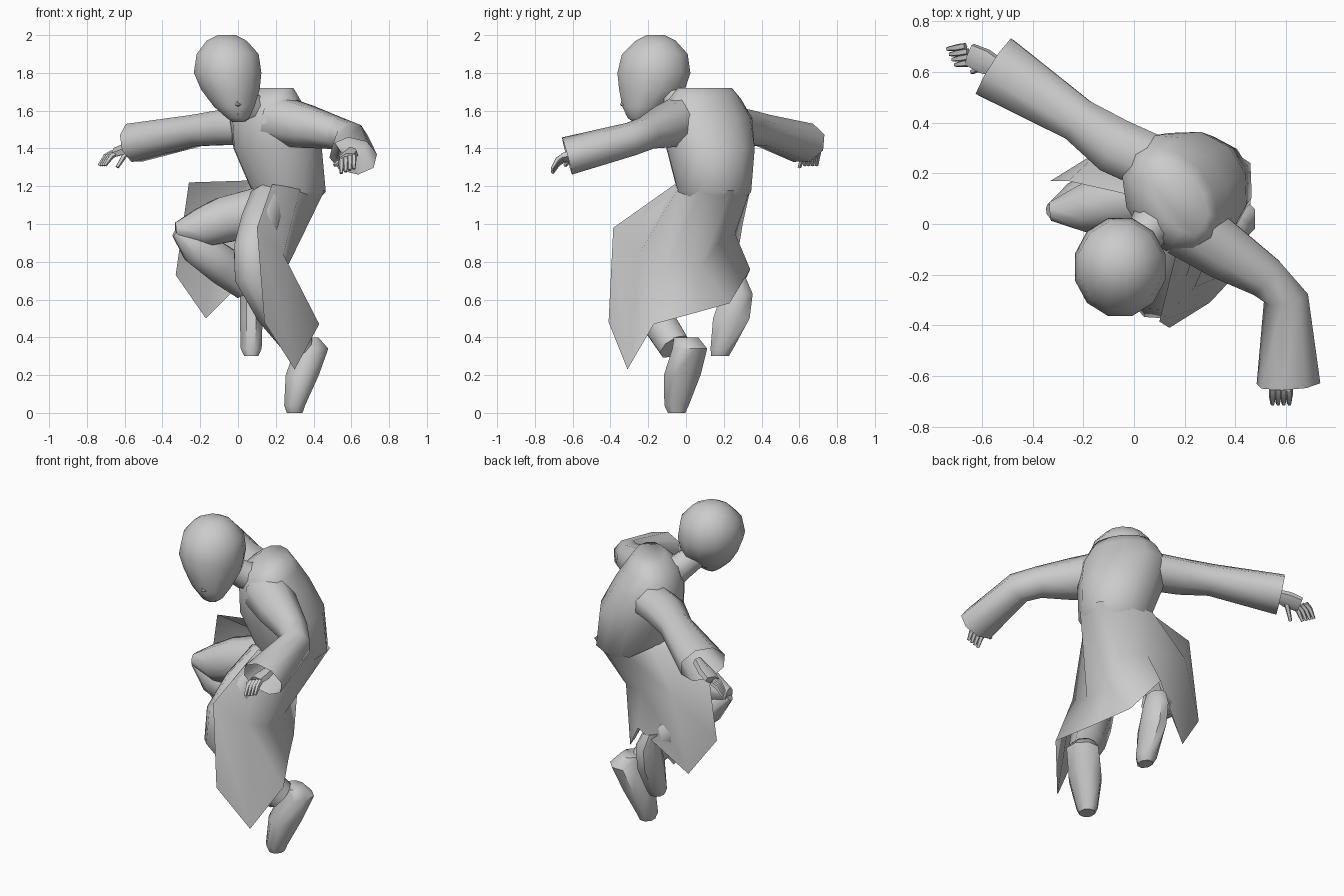
import bpy, bmesh, math
from mathutils import Vector

cube = bpy.data.objects.get("Cube")
if cube:
    bpy.data.objects.remove(cube, do_unlink=True)

grey = bpy.data.materials.new("plain grey")
grey.use_nodes = True
grey.diffuse_color = (0.6, 0.6, 0.6, 1)
grey.node_tree.nodes["Principled BSDF"].inputs["Base Color"].default_value = grey.diffuse_color

CM = 0.01
UP = Vector((0, 0, 1))
ACROSS = Vector((1, 0, 0))


def finish(name, bm, angle):
    """Turn a bmesh into a smooth shaded object."""
    bmesh.ops.recalc_face_normals(bm, faces=bm.faces)
    mesh = bpy.data.meshes.new(name)
    bm.to_mesh(mesh)
    bm.free()
    mesh.materials.append(grey)
    obj = bpy.data.objects.new(name, mesh)
    bpy.context.collection.objects.link(obj)
    bpy.ops.object.select_all(action="DESELECT")
    obj.select_set(True)
    bpy.context.view_layer.objects.active = obj
    bpy.ops.object.shade_smooth_by_angle(angle=math.radians(angle))
    return obj


def bridge(bm, rows, closed):
    """Fill quads between neighbouring rows of vertices."""
    for low, high in zip(rows, rows[1:]):
        count = len(low)
        for i in range(count if closed else count - 1):
            j = (i + 1) % count
            bm.faces.new((low[i], low[j], high[j], high[i]))


def tube(name, stations, side=ACROSS, sides=8, level=False, end=True, angle=50):
    """Loft ellipses along a path; each station is x, y, z, half width, half depth in cm."""
    bm = bmesh.new()
    points = [Vector(s[:3]) * CM for s in stations]
    rows = []
    for i, station in enumerate(stations):
        before, after = points[max(i - 1, 0)], points[min(i + 1, len(points) - 1)]
        along = UP if level else (after - before).normalized()
        u = (side - along * side.dot(along)).normalized()
        v = along.cross(u)
        wide, deep = station[3] * CM, station[4] * CM
        row = []
        for k in range(sides):
            a = math.tau * (k + 0.5) / sides
            row.append(bm.verts.new(points[i] + u * wide * math.cos(a) + v * deep * math.sin(a)))
        rows.append(row)
    bridge(bm, rows, True)
    bm.faces.new(rows[0])
    if end:
        bm.faces.new(rows[-1])
    return finish(name, bm, angle)


def sheet(name, columns):
    """Skin an open cloth panel through columns of points in cm."""
    bm = bmesh.new()
    rows = [[bm.verts.new(Vector(p) * CM) for p in column] for column in columns]
    bridge(bm, rows, False)
    return finish(name, bm, 60)


# Head, nose and neck
tube("head", [(-6, -16, 200, 5, 5), (-6, -16, 197, 11, 11), (-5.5, -16.5, 190, 17, 18),
              (-5.5, -17, 180, 18.5, 20), (-4, -18, 171, 16, 18), (-2, -22, 162, 11, 12),
              (0, -25, 156, 6, 6), (0, -25, 154, 3, 3)], sides=12, level=True)
tube("nose", [(-1, -32, 168, 1, 1), (0, -32, 163, 2, 3), (0, -31, 161, 1, 1)], sides=6, level=True)
tube("lips", [(0, -28, 160, 3, 3), (0, -29, 158, 3, 3), (0, -27, 156, 2, 2)], sides=6, level=True)
tube("neck", [(12, 5, 158, 12, 11), (5, -3, 163, 8, 8), (-3, -13, 172, 7, 7)])

# Coat body, turned so its chest faces between front and right
shoulder_line = Vector((0.53, -0.85, 0))
tube("coat_body", [(23, 12, 105, 11, 11), (27, 15, 117, 20, 20),
                   (21, 13, 140, 24, 24), (17, 11, 156, 26, 20), (16, 10, 166, 21, 15),
                   (18, 10, 172, 16, 9)], side=shoulder_line, sides=12, level=True, angle=60)

# Coat skirt: waist, middle and hem of each column, from left front edge round the back
sheet("coat_skirt", [
    [(18, -6, 121), (10, -38.5, 98), (14, -41, 48)],
    [(33, -4, 119), (24, -25, 84), (30, -31, 23)],
    [(46, 8, 118), (26, -10, 77), (43, -17, 47)],
    [(46, 24, 118), (26, 8, 78), (31, 5, 53)],
    [(31, 34, 118), (27, 20, 93), (22, 23, 58)],
    [(15, 34, 118), (12, 26, 95), (9, 34, 76)],
    [(6, 25, 123), (-12, 30, 100), (-17, 22, 50)],
    [(5, 10, 123), (-26, 17, 122), (-33, 17, 73)]])

# Sleeves with open cuffs
tube("left_sleeve", [(20, 0, 155, 14, 14), (36, -11, 151.5, 12, 12), (52, -21, 148, 9, 9),
                     (60, -29, 145, 9, 9), (61, -63, 136, 13, 10)],
     side=Vector((0.7, 0.7, 0)), end=False)
tube("right_sleeve", [(14, 21, 152, 12, 11), (-8, 31, 151, 12, 10), (-22, 41, 149.5, 9.5, 9),
                      (-55, 62, 143, 14, 11)], side=Vector((0.5, 0.85, 0)), end=False)


# Hands: a palm, curled fingers and a thumb
def hand(side_name, wrist, knuckle, tip, spread, thumb):
    wrist, knuckle, tip, spread, thumb = map(Vector, (wrist, knuckle, tip, spread, thumb))
    tube(side_name + "_palm", [(*wrist, 3, 3), (*wrist.lerp(knuckle, 0.6), 5.5, 3),
                               (*knuckle, 5, 2.5)], side=spread, sides=6)
    for k in range(4):
        shift = spread * (k - 1.5) * 2.6
        middle = knuckle.lerp(tip, 0.5) + UP * 1.5
        tube(f"{side_name}_finger_{k + 1}", [(*(knuckle + shift), 1.5, 1.5),
             (*(middle + shift), 1.5, 1.5), (*(tip + shift), 0.9, 0.9)], side=spread, sides=5)
    tube(side_name + "_thumb", [(*wrist.lerp(knuckle, 0.5), 1.8, 1.8), (*thumb, 1, 1)],
         side=spread, sides=5)


hand("left", (60, -53, 138), (58, -65, 135), (58, -71, 128), (0.85, 0, 0.3), (51, -64, 131))
hand("right", (-50, 60, 143), (-65, 67, 138), (-72, 66, 131), (-0.4, 0.8, 0), (-64, 60, 130))

# Left leg, reaching down
tube("left_trouser", [(17, 4, 113, 11, 10), (12, -12, 100, 11, 13), (8, -24, 85, 11, 12),
                      (8, -27, 74, 11, 11), (19, -18, 54, 10, 10), (33, -6, 35, 8, 9)])
tube("left_shoe", [(30, -5, 0, 4.5, 5), (30, -5, 4, 6, 7), (34, -2, 20, 9.5, 10.5),
                   (39, 2, 34, 9.5, 10), (37, 0, 40, 6, 7)], level=True)

# Right leg, folded up
tube("right_thigh", [(10, 12, 106, 14, 14), (-8, 9, 102, 12, 13), (-20, 6, 98, 10, 11),
                     (-33, 5, 97, 4, 4)], side=Vector((0, 1, 0)))
tube("right_shin", [(-33, 5, 96, 3, 3), (-22, 8, 88, 9, 10), (-8, 14, 78, 9, 11),
                    (4, 22, 67, 7, 8)], side=Vector((0, 1, 0)))
tube("right_shoe", [(7, 18, 30, 4, 5), (7, 19, 34, 6, 6.5), (7, 24, 50, 6.5, 10.5),
                    (7, 27, 63, 6.5, 9), (5, 25, 72, 5, 7)], level=True)
